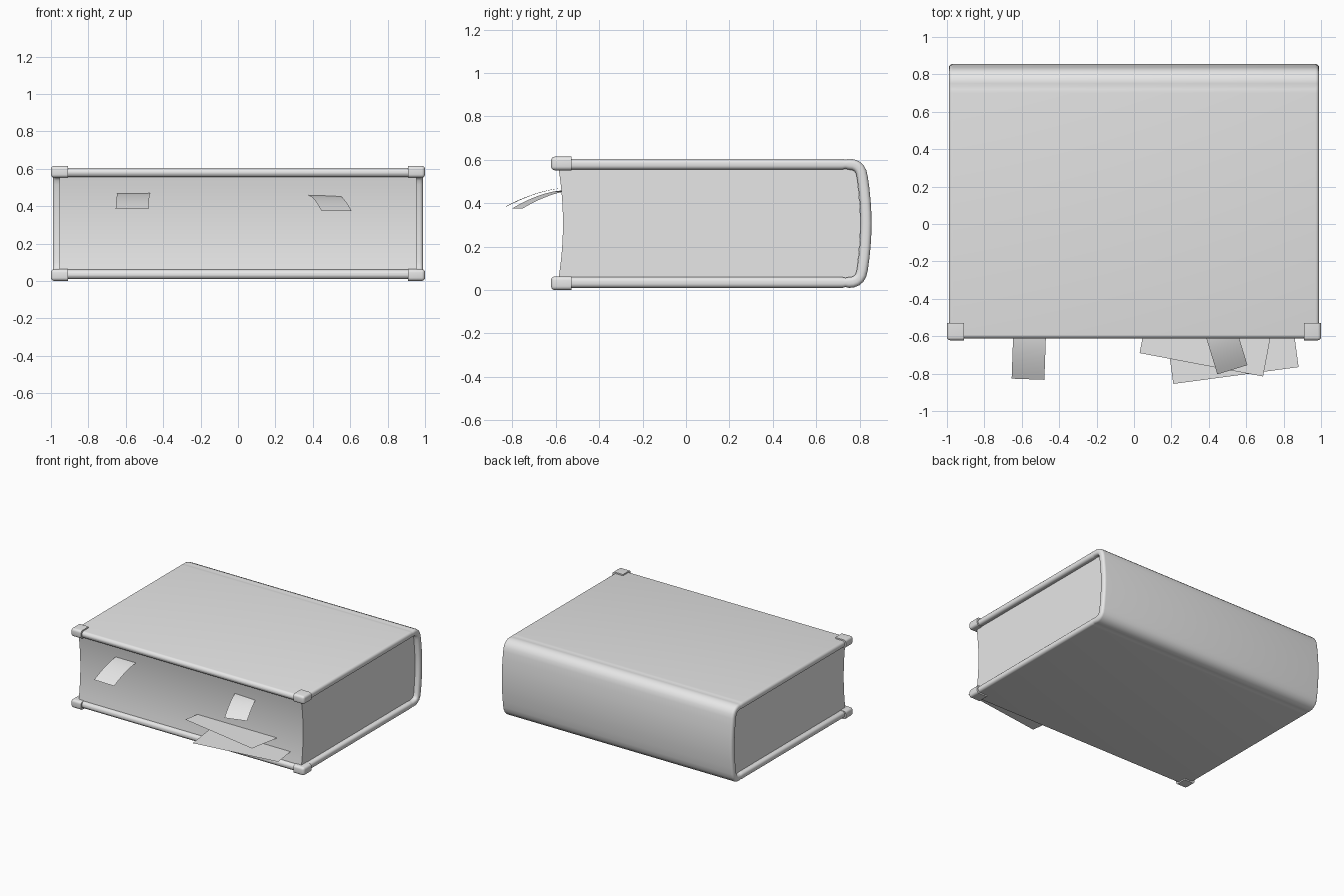
import bpy, bmesh, math
from mathutils import Vector

if "Cube" in bpy.data.objects:
    bpy.data.objects.remove(bpy.data.objects["Cube"])

grey = bpy.data.materials.new("plain grey")
grey.diffuse_color = (0.8, 0.8, 0.8, 1)
grey.use_nodes = True
grey.node_tree.nodes["Principled BSDF"].inputs["Base Color"].default_value = grey.diffuse_color
MID = 0.3075  # mid height of the book


def finish(name, bm, smooth=True):
    bmesh.ops.recalc_face_normals(bm, faces=bm.faces)
    me = bpy.data.meshes.new(name)
    bm.to_mesh(me)
    bm.free()
    me.materials.append(grey)
    ob = bpy.data.objects.new(name, me)
    bpy.context.collection.objects.link(ob)
    if smooth:
        bpy.ops.object.select_all(action='DESELECT')
        ob.select_set(True)
        bpy.context.view_layer.objects.active = ob
        bpy.ops.object.shade_smooth_by_angle(angle=math.radians(35))
    return ob


def rounded_rect(hx, hn, r, seg=5):
    pts = []
    for k, (sx, sn) in enumerate([(1, 1), (-1, 1), (-1, -1), (1, -1)]):
        for i in range(seg + 1):
            a = math.pi / 2 * (k + i / seg)
            pts.append((sx * (hx - r) + r * math.cos(a), sn * (hn - r) + r * math.sin(a)))
    return pts


# Cover: one board wrapped round the spine, lofted along its centre line (y, z, half thickness)
T = 0.025
upper = [(-0.612 + T * (1 - math.cos(a)) * 0.8, 0.58, max(T * math.sin(a), 0.006))
         for a in (0.15, 0.45, 0.8, 1.2, math.pi / 2)]
upper += [(0.70, 0.58, T), (0.72, 0.58, T), (0.735, 0.58, 0.021), (0.75, 0.58, T),
          (0.77, 0.578, T), (0.785, 0.572, T), (0.798, 0.561, T), (0.807, 0.545, T),
          (0.813, 0.52, T), (0.82, 0.47, T), (0.826, 0.41, T), (0.829, 0.36, T)]
path = upper + [(0.83, MID, T)] + [(y, 2 * MID - z, t) for y, z, t in reversed(upper)]
bm = bmesh.new()
rings = []
for i, (y, z, t) in enumerate(path):
    a, b = path[max(i - 1, 0)], path[min(i + 1, len(path) - 1)]
    d = Vector((b[0] - a[0], b[1] - a[1])).normalized()
    rings.append([bm.verts.new((x, y - d.y * n, z + d.x * n))
                  for x, n in rounded_rect(0.99, t, min(0.02, t * 0.85))])
for r0, r1 in zip(rings, rings[1:]):
    for j in range(len(r0)):
        k = (j + 1) % len(r0)
        bm.faces.new((r0[j], r0[k], r1[k], r1[j]))
bm.faces.new(rings[0])
bm.faces.new(rings[-1])
finish("cover", bm)

# Page block: hollow fore edge, rounded back
N = 12
prof = []
for i in range(N + 1):
    u = 2 * i / N - 1
    prof.append((-0.587 + 0.02 * (1 - u * u), MID + 0.25 * u))
back = [(0.76, 0.5575), (0.776, 0.55), (0.787, 0.53), (0.795, 0.46), (0.802, 0.38)]
prof += back + [(0.805, MID)] + [(y, 2 * MID - z) for y, z in reversed(back)]
bm = bmesh.new()
ends = [[bm.verts.new((x, y, z)) for y, z in prof] for x in (-0.955, 0.955)]
for j in range(len(prof)):
    k = (j + 1) % len(prof)
    bm.faces.new((ends[0][j], ends[0][k], ends[1][k], ends[1][j]))
for e in ends:
    bm.faces.new(e)
finish("page_block", bm)

# Corner caps on the four front corners
for sx, side in ((-1, "left"), (1, "right")):
    for z, level in ((0.0315, "lower"), (0.5835, "upper")):
        bm = bmesh.new()
        bmesh.ops.create_cube(bm, size=1)
        for v in bm.verts:
            v.co = Vector((sx * 0.955 + v.co.x * 0.09, -0.575 + v.co.y * 0.094, z + v.co.z * 0.063))
        # round the outer edges, keep the inner ends crisp
        edges = [e for e in bm.edges
                 if not all(v.co.x * sx < 0.93 for v in e.verts)
                 and not all(v.co.y > -0.55 for v in e.verts)]
        bmesh.ops.bevel(bm, geom=edges, offset=0.018, segments=4, profile=0.5, affect='EDGES')
        finish(f"corner_cap_{level}_{side}", bm)


# Curled page markers hanging from the fore edge
def marker(name, x, y, z, width, length, drop, turn):
    bm = bmesh.new()
    c, s = math.cos(turn), math.sin(turn)
    rows = []
    for i in range(11):
        u = i / 10
        rows.append([bm.verts.new((x + c * w + s * u * length, y + s * w - c * u * length,
                                   z - drop * u ** 1.7)) for w in (-width / 2, width / 2)])
    for a, b in zip(rows, rows[1:]):
        bm.faces.new((a[0], b[0], b[1], a[1]))
    finish(name, bm)


marker("marker_left", -0.557, -0.555, 0.47, 0.175, 0.275, 0.085, math.radians(-2))
marker("marker_right", 0.453, -0.54, 0.459, 0.168, 0.25, 0.084, math.radians(17))


# Loose sheets sticking out of the fore edge, given by their front edge
def sheet(name, p, q, z, depth):
    p, q = Vector((*p, z)), Vector((*q, z))
    d = (q - p).normalized()
    back = Vector((-d.y, d.x, 0)) * depth
    bm = bmesh.new()
    bm.faces.new([bm.verts.new(v) for v in (p, q, q + back, p + back)])
    finish(name, bm, False)


sheet("loose_sheet_upper", (0.03, -0.69), (0.69, -0.815), 0.208, 0.34)
sheet("loose_sheet_lower", (0.21, -0.855), (0.88, -0.765), 0.136, 0.34)
